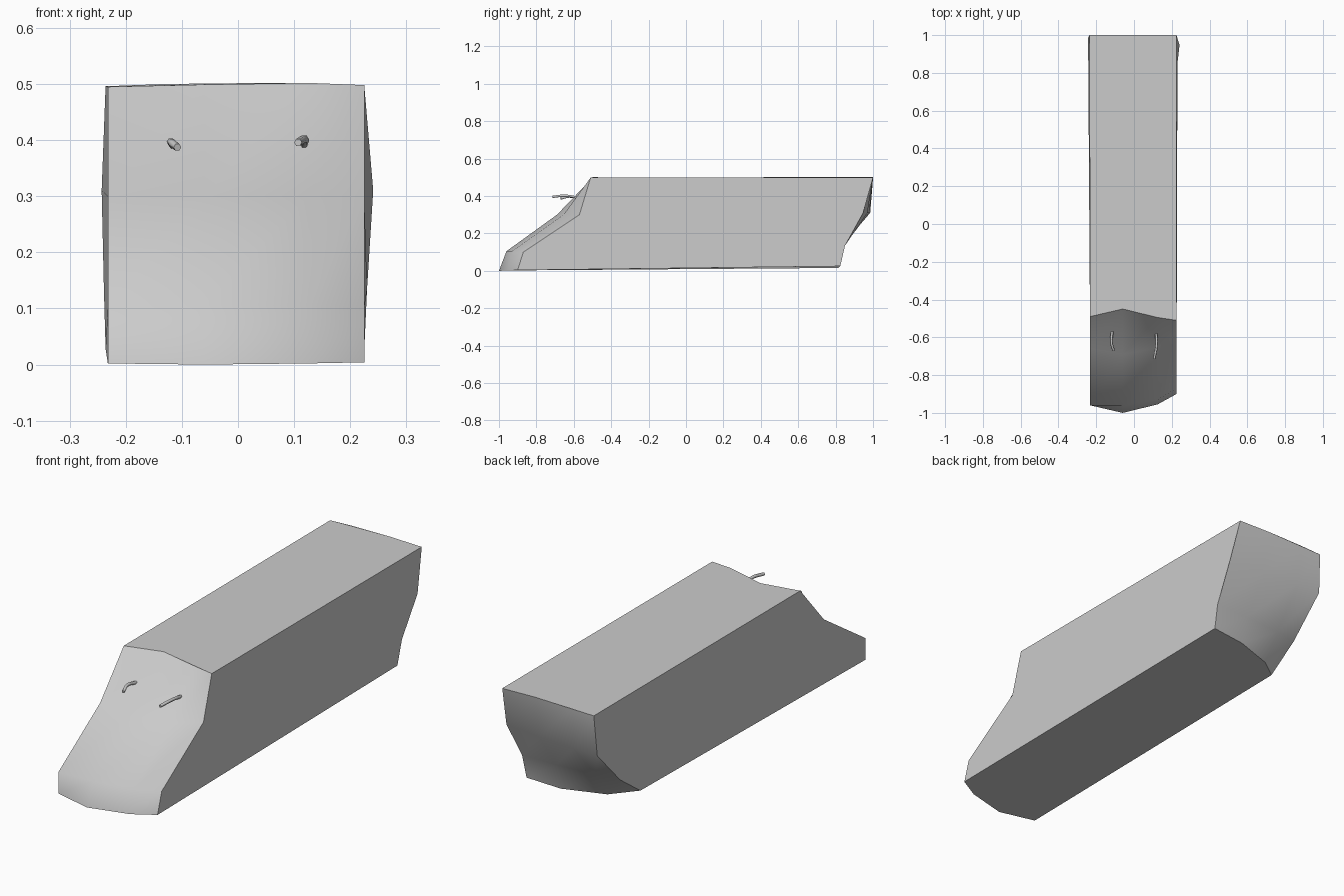
import bpy, bmesh

if "Cube" in bpy.data.objects:
    bpy.data.objects.remove(bpy.data.objects["Cube"])


def grid(bm, xs, rows):
    """Vertices for one end cap: each row is (z offsets, y values) across the columns."""
    return [[bm.verts.new((x, y, z)) for x, y, z in zip(xs_r, ys, zs)]
            for xs_r, ys, zs in ((r[2] if len(r) > 2 else xs, r[1], r[0]) for r in rows)]


bm = bmesh.new()

# sculpted nose surface, bottom row to top row
front = grid(bm, (-0.232, -0.06, 0.125, 0.225), [
    ((0.002, 0, 0.002, 0.004), (-0.96, -1.0, -0.955, -0.90)),
    ((0.10, 0.105, 0.105, 0.10), (-0.96, -0.96, -0.93, -0.87)),
    ((0.30, 0.30, 0.30, 0.30), (-0.66, -0.69, -0.655, -0.57)),
    ((0.495, 0.499, 0.502, 0.498), (-0.49, -0.45, -0.495, -0.51)),
])

# sculpted tail surface
back = grid(bm, (-0.236, -0.13, 0.06, 0.225), [
    ((0.028, 0.015, 0.015, 0.025), (0.665, 0.75, 0.815, 0.825)),
    ((0.135,) * 4, (0.815, 0.835, 0.845, 0.85), (-0.239, -0.13, 0.06, 0.23)),
    ((0.31,) * 4, (0.985, 0.98, 0.97, 0.947), (-0.243, -0.12, 0.06, 0.241)),
    ((0.496, 0.5, 0.502, 0.498), (1.0,) * 4),
])

# skin both ends
caps = []
for g, flip in ((front, False), (back, True)):
    for i in range(3):
        for j in range(3):
            q = [g[i][j], g[i][j + 1], g[i + 1][j + 1], g[i + 1][j]]
            caps.append(bm.faces.new(q[::-1] if flip else q))
for f in caps:
    f.smooth = True

# flat sides, roof and underside join the two ends
bm.faces.new(front[3] + back[3][::-1])
bm.faces.new(back[0] + front[0][::-1])
for c in (0, 3):
    bm.faces.new([r[c] for r in front] + [r[c] for r in reversed(back)])
bmesh.ops.recalc_face_normals(bm, faces=bm.faces)
for e in bm.edges:
    e.smooth = all(f.smooth for f in e.link_faces)

mesh = bpy.data.meshes.new("body")
bm.to_mesh(mesh)
bm.free()
body = bpy.data.objects.new("body", mesh)
bpy.context.collection.objects.link(body)


def feeler(name, pts):
    """Small curved rod sticking out of the nose."""
    cu = bpy.data.curves.new(name, 'CURVE')
    cu.dimensions = '3D'
    cu.bevel_depth = 0.007
    cu.bevel_resolution = 1
    cu.resolution_u = 4
    cu.use_fill_caps = True
    sp = cu.splines.new('BEZIER')
    sp.bezier_points.add(len(pts) - 1)
    for bp, p in zip(sp.bezier_points, pts):
        bp.co = p
        bp.handle_left_type = bp.handle_right_type = 'AUTO'
    ob = bpy.data.objects.new(name, cu)
    bpy.context.collection.objects.link(ob)


feeler("left_feeler", [(-0.115, -0.57, 0.39), (-0.120, -0.625, 0.397), (-0.108, -0.67, 0.387)])
feeler("right_feeler", [(0.117, -0.57, 0.39), (0.119, -0.645, 0.402), (0.107, -0.713, 0.396)])
